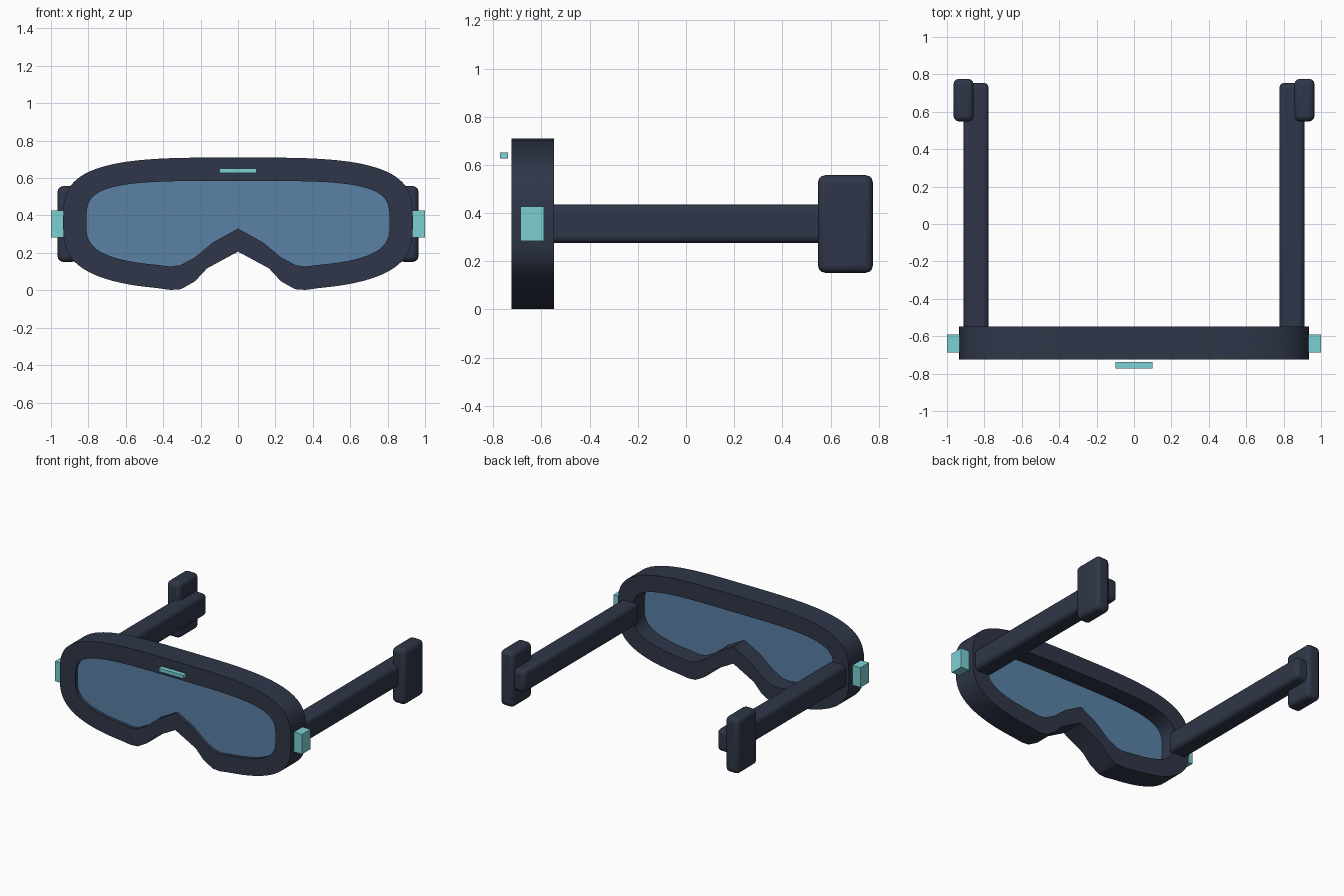
import bpy, bmesh, math

if "Cube" in bpy.data.objects:
    bpy.data.objects.remove(bpy.data.objects["Cube"])

def material(name, color):
    m = bpy.data.materials.new(name)
    m.diffuse_color = color
    m.use_nodes = True
    m.node_tree.nodes["Principled BSDF"].inputs["Base Color"].default_value = m.diffuse_color
    return m

DARK = material("dark_plastic", (0.028, 0.037, 0.065, 1))
GLASS = material("blue_lens", (0.10, 0.22, 0.38, 0.85))
TEAL = material("teal_accent", (0.2, 0.63, 0.66, 0.9))

def box(name, x, y, z, mat, bevel=0.0):
    """Box from (min, max) ranges, optionally with rounded edges."""
    bpy.ops.mesh.primitive_cube_add(size=1, location=[sum(r) / 2 for r in (x, y, z)])
    ob = bpy.context.object
    ob.name = name
    ob.scale = [r[1] - r[0] for r in (x, y, z)]
    bpy.ops.object.transform_apply(location=False, rotation=False, scale=True)
    ob.data.materials.append(mat)
    if bevel:
        b = ob.modifiers.new("round", "BEVEL")
        b.width, b.segments = bevel, 3
        bpy.ops.object.shade_smooth_by_angle(angle=math.radians(35))
    return ob

def goggle_outline(a, b, n_top, n_bot, nose, steps=24):
    """Rounded outline with a nose notch, as (x, z) from top centre round to top centre."""
    cz, half = 0.355, []
    for i in range(2 * steps + 1):
        t = math.pi / 2 - math.pi * i / (2 * steps)
        n = n_top if t >= 0 else n_bot
        c, s = math.cos(t), math.sin(t)
        x = a * max(c, 0) ** (2 / n)
        z = cz + math.copysign(b * abs(s) ** (2 / n), s)
        if s > 0 or x > nose[0][0] + 0.03:
            half.append((x, z))
    half += nose
    half[0] = (0, cz + b)
    return half + [(-x, z) for x, z in half[-2:0:-1]]

OUTER = goggle_outline(0.935, 0.355, 3.5, 3.0,
                       [(0.36, 0.002), (0.305, 0.006), (0.23, 0.048), (0.166, 0.117), (0, 0.207)])
INNER = goggle_outline(0.81, 0.23, 4.0, 3.1,
                       [(0.36, 0.127), (0.31, 0.134), (0.23, 0.176), (0.134, 0.256), (0, 0.33)])

def plate(name, loops, y0, y1, mat):
    """Extrude a flat outline (with an optional hole loop) from y0 to y1."""
    bm = bmesh.new()
    edges = []
    for loop in loops:
        vs = [bm.verts.new((x, y0, z)) for x, z in loop]
        edges += [bm.edges.new((vs[i - 1], vs[i])) for i in range(len(vs))]
    bmesh.ops.triangle_fill(bm, edges=edges, use_beauty=True)
    ext = bmesh.ops.extrude_face_region(bm, geom=bm.faces[:], use_keep_orig=True)
    verts = [g for g in ext["geom"] if isinstance(g, bmesh.types.BMVert)]
    bmesh.ops.translate(bm, verts=verts, vec=(0, y1 - y0, 0))
    bmesh.ops.recalc_face_normals(bm, faces=bm.faces[:])
    me = bpy.data.meshes.new(name)
    bm.to_mesh(me)
    bm.free()
    me.materials.append(mat)
    ob = bpy.data.objects.new(name, me)
    bpy.context.collection.objects.link(ob)
    bpy.ops.object.select_all(action="DESELECT")
    ob.select_set(True)
    bpy.context.view_layer.objects.active = ob
    bpy.ops.object.shade_smooth_by_angle(angle=math.radians(25))
    return ob

# Frame ring and recessed lens
plate("goggle_frame", [OUTER, INNER], -0.725, -0.547, DARK)
plate("lens", [INNER], -0.70, -0.675, GLASS)

# Brow light
box("brow_light", (-0.1, 0.1), (-0.773, -0.738), (0.627, 0.652), TEAL)

# Side arms, ear pads and hinge blocks
for side, s in (("left", -1), ("right", 1)):
    def xr(lo, hi):
        return tuple(sorted((s * lo, s * hi)))
    box(side + "_arm", xr(0.777, 0.912), (-0.575, 0.755), (0.275, 0.435), DARK, 0.028)
    box(side + "_ear_pad", xr(0.857, 0.965), (0.548, 0.776), (0.152, 0.557), DARK, 0.03)
    box(side + "_hinge_block", xr(0.92, 1.0), (-0.688, -0.59), (0.283, 0.428), TEAL)
